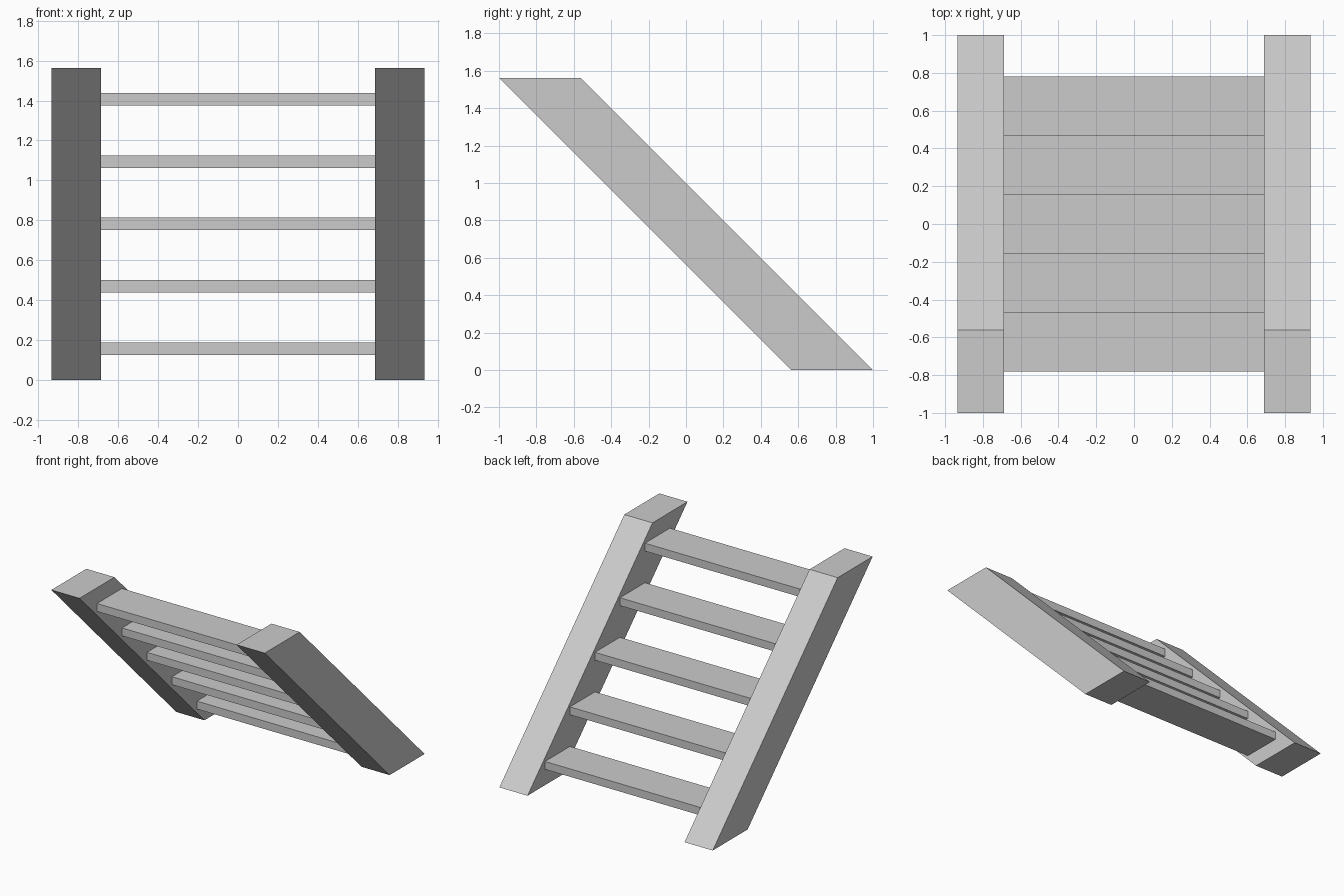
import bpy
import bmesh

cube = bpy.data.objects.get("Cube")
if cube:
    bpy.data.objects.remove(cube, do_unlink=True)

# One plain grey for the whole staircase
grey = bpy.data.materials.new("grey")
grey.use_nodes = True
colour = (0.6, 0.6, 0.6, 1)
grey.diffuse_color = colour
grey.node_tree.nodes["Principled BSDF"].inputs["Base Color"].default_value = colour


def extrude_side_profile(name, profile, x_min, x_max):
    """Solid made from a (y, z) outline pushed along x."""
    bm = bmesh.new()
    face = bm.faces.new([bm.verts.new((x_min, y, z)) for y, z in profile])
    result = bmesh.ops.extrude_face_region(bm, geom=[face])
    moved = [v for v in result["geom"] if isinstance(v, bmesh.types.BMVert)]
    bmesh.ops.translate(bm, verts=moved, vec=(x_max - x_min, 0, 0))
    bmesh.ops.recalc_face_normals(bm, faces=bm.faces)
    mesh = bpy.data.meshes.new(name)
    bm.to_mesh(mesh)
    bm.free()
    mesh.materials.append(grey)
    obj = bpy.data.objects.new(name, mesh)
    bpy.context.collection.objects.link(obj)
    return obj


height = 1.5625
inner, outer = 0.6875, 0.934
foot = 0.5625

# Slanted side beams, cut level at the floor and at the top
beam = [(foot, 0), (1, 0), (-foot, height), (-1, height)]
extrude_side_profile("left_beam", beam, inner, outer)
extrude_side_profile("right_beam", beam, -outer, -inner)

# Flat treads, evenly spaced along the slope
count = 5
step = height / count
depth, thickness = 0.3125, 0.0625
for i in range(count):
    z = step * (i + 0.5)
    y = height / 2 - z
    y0, y1 = y - depth / 2, y + depth / 2
    z0, z1 = z - thickness / 2, z + thickness / 2
    tread = [(y0, z0), (y1, z0), (y1, z1), (y0, z1)]
    extrude_side_profile(f"tread_{i + 1}", tread, -inner, inner)
